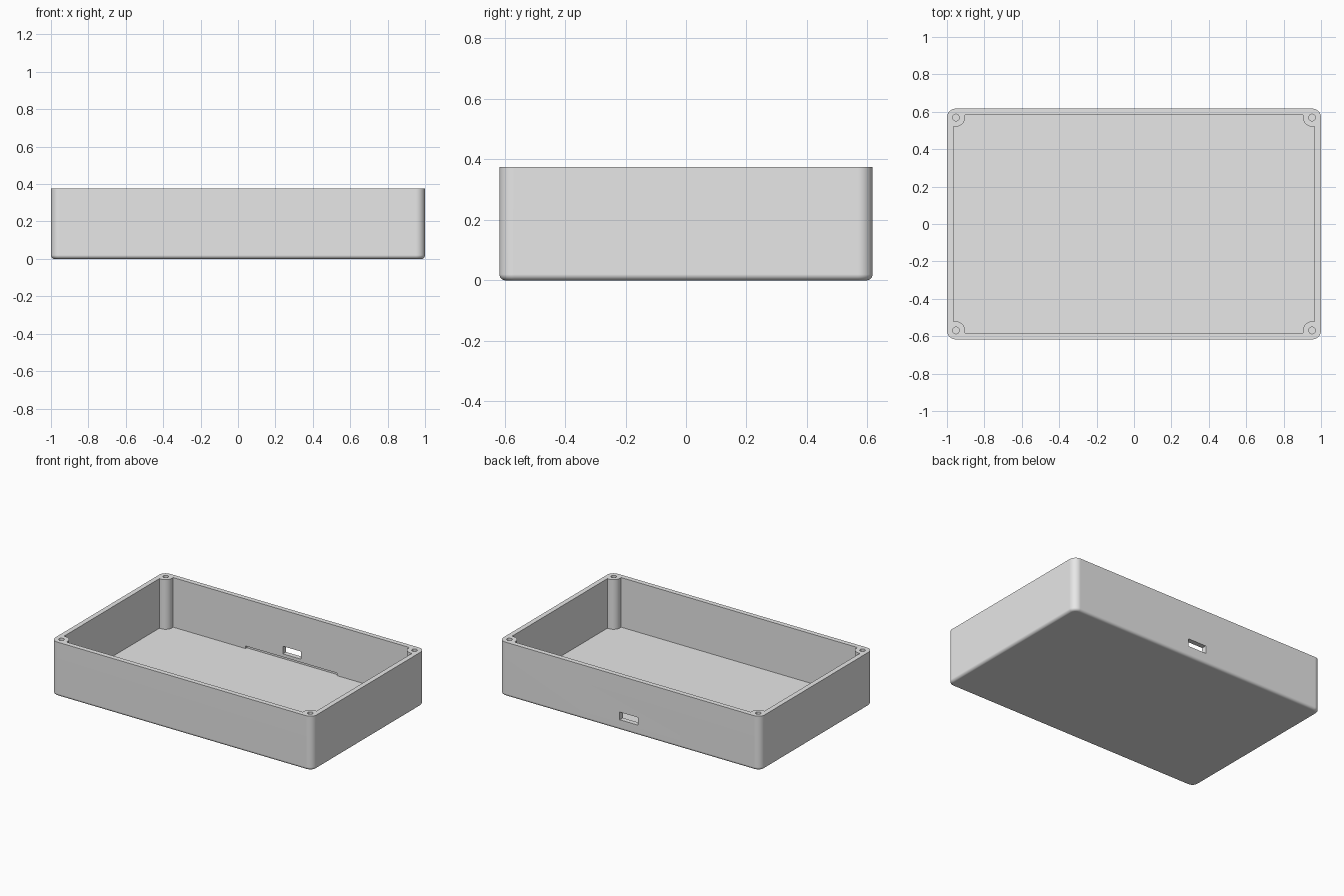
import bpy, bmesh, math

if "Cube" in bpy.data.objects:
    bpy.data.objects.remove(bpy.data.objects["Cube"])

HX, HY, H = 1.0, 0.617, 0.375      # outer half sizes and height
R, FILLET = 0.048, 0.02            # upright corner radius, bottom edge radius
WALL, FLOOR = 0.034, 0.032
BX, BY = HX - R, HY - R            # screw boss centres

grey = bpy.data.materials.new("light grey plastic")
grey.diffuse_color = (0.8, 0.8, 0.8, 1)
grey.use_nodes = True
grey.node_tree.nodes["Principled BSDF"].inputs["Base Color"].default_value = grey.diffuse_color


def loft(name, loops):
    """Closed solid through a stack of matching point loops."""
    bm = bmesh.new()
    rings = [[bm.verts.new(p) for p in loop] for loop in loops]
    for a, b in zip(rings, rings[1:]):
        for i in range(len(a)):
            j = (i + 1) % len(a)
            bm.faces.new((a[i], a[j], b[j], b[i]))
    bm.faces.new(rings[0][::-1])
    bm.faces.new(rings[-1])
    bmesh.ops.recalc_face_normals(bm, faces=bm.faces)
    mesh = bpy.data.meshes.new(name)
    bm.to_mesh(mesh)
    bm.free()
    obj = bpy.data.objects.new(name, mesh)
    bpy.context.collection.objects.link(obj)
    mesh.materials.append(grey)
    return obj


def rounded_loop(inset, z, n=10):
    """Rounded rectangle, moved inward by inset."""
    pts = []
    for k, (sx, sy) in enumerate(((1, 1), (-1, 1), (-1, -1), (1, -1))):
        for i in range(n + 1):
            a = math.radians(90 * (k + i / n))
            pts.append((sx * BX + (R - inset) * math.cos(a),
                        sy * BY + (R - inset) * math.sin(a), z))
    return pts


def cavity_loop(z, n=12):
    """Inside outline, stepping around the boss in each corner."""
    corner = [(HX - WALL, BY - R)]
    for i in range(n + 1):
        t = math.pi / 2 * i / n
        corner.append((BX - R * math.sin(t), BY - R * math.cos(t)))
    corner.append((BX - R, HY - WALL))
    pts = []
    for sx, sy in ((1, 1), (-1, 1), (-1, -1), (1, -1)):
        order = corner if sx * sy > 0 else corner[::-1]
        pts += [(sx * x, sy * y, z) for x, y in order]
    return pts


def circle_loop(x, y, r, z, n=24):
    return [(x + r * math.cos(2 * math.pi * i / n),
             y + r * math.sin(2 * math.pi * i / n), z) for i in range(n)]


def box(name, x0, x1, y0, y1, z0, z1):
    return loft(name, [[(x0, y0, z), (x1, y0, z), (x1, y1, z), (x0, y1, z)]
                       for z in (z0, z1)])


# Outer body with rounded bottom edge
steps = [math.pi / 2 * i / 6 for i in range(7)]
loops = [rounded_loop(FILLET * (1 - math.sin(a)), FILLET * (1 - math.cos(a)))
         for a in steps]
shell = loft("enclosure_shell", loops + [rounded_loop(0, H)])

# Inside cavity, screw holes, connector slot and shallow board recess
cutters = [loft("cavity_cutter", [cavity_loop(FLOOR), cavity_loop(H + 0.1)])]
for sx in (-1, 1):
    for sy in (-1, 1):
        cutters.append(loft("screw_hole_cutter",
                            [circle_loop(sx * BX, sy * BY, 0.018, z)
                             for z in (0.15, H + 0.1)]))
cutters.append(box("slot_cutter", -0.065, 0.075, 0.5, 0.7, 0.072, 0.125))
cutters.append(box("recess_cutter", -0.35, 0.35, 0.5, HY - WALL + 0.014,
                   FLOOR, FLOOR + 0.018))

bpy.context.view_layer.objects.active = shell
shell.select_set(True)
for cutter in cutters:
    cutter.hide_render = True
    mod = shell.modifiers.new("cut", 'BOOLEAN')
    mod.operation, mod.solver, mod.object = 'DIFFERENCE', 'EXACT', cutter
    bpy.ops.object.modifier_apply(modifier=mod.name)
    bpy.data.objects.remove(cutter)

# Smooth rounds, crisp edges
bpy.ops.object.shade_smooth_by_angle(angle=math.radians(30))
normals = shell.modifiers.new("flat_sides", 'WEIGHTED_NORMAL')
normals.keep_sharp = True
